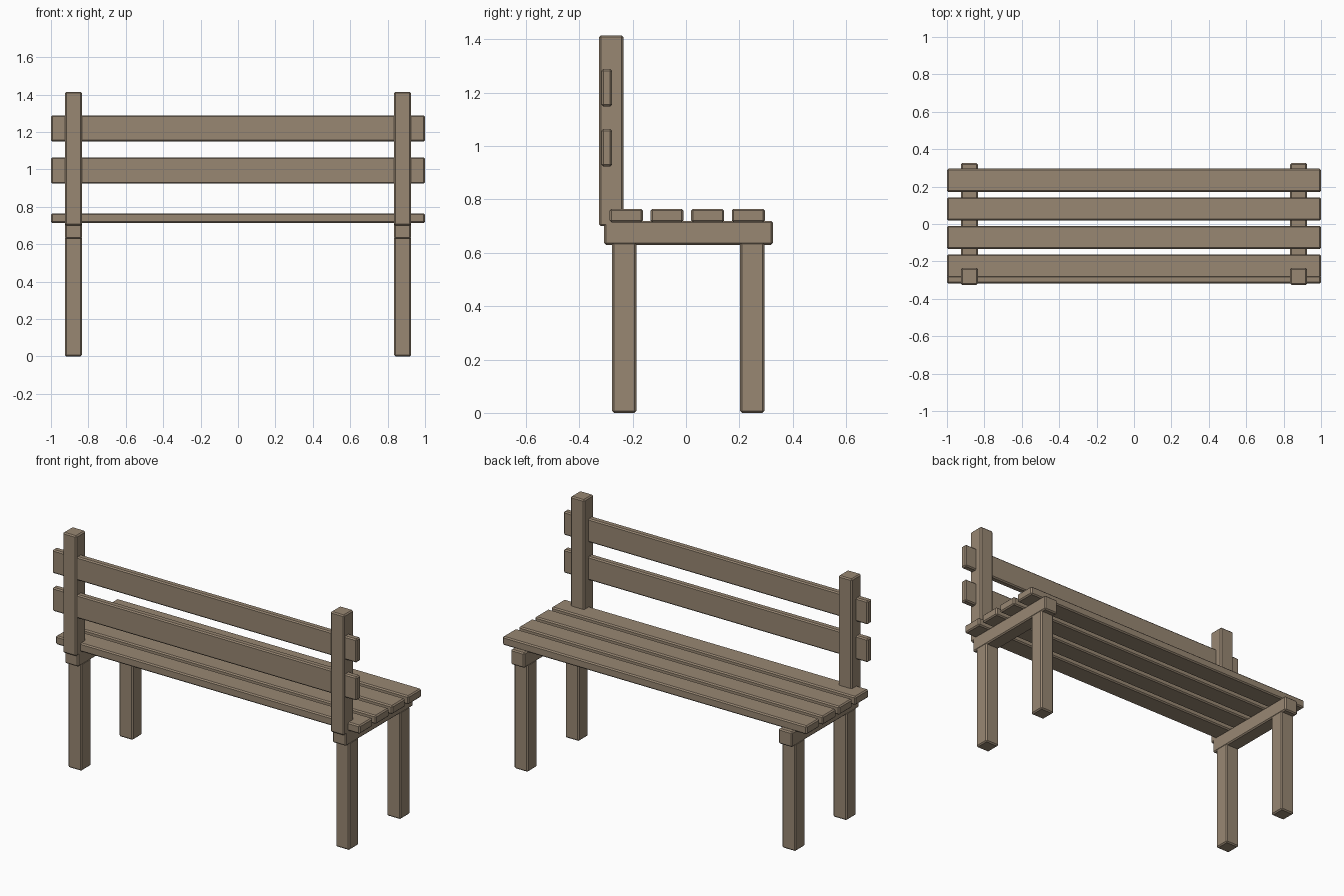
import bpy
import bmesh

if "Cube" in bpy.data.objects:
    bpy.data.objects.remove(bpy.data.objects["Cube"])

wood = bpy.data.materials.new("weathered wood")
wood.diffuse_color = (0.314, 0.242, 0.171, 1.0)
wood.use_nodes = True
wood.node_tree.nodes["Principled BSDF"].inputs["Base Color"].default_value = wood.diffuse_color


def beam(name, x, y, z, bevel=0.007):
    """Bevelled box spanning the (min, max) ranges x, y and z."""
    bm = bmesh.new()
    bmesh.ops.create_cube(bm, size=1.0)
    for v in bm.verts:
        v.co = [r[0] + (c + 0.5) * (r[1] - r[0]) for r, c in zip((x, y, z), v.co)]
    bmesh.ops.bevel(bm, geom=bm.edges[:], offset=bevel, segments=1,
                    affect='EDGES', profile=0.5)
    bmesh.ops.recalc_face_normals(bm, faces=bm.faces[:])
    mesh = bpy.data.meshes.new(name)
    bm.to_mesh(mesh)
    bm.free()
    mesh.materials.append(wood)
    obj = bpy.data.objects.new(name, mesh)
    bpy.context.collection.objects.link(obj)
    return obj


# Two end frames: legs, seat rail and backrest post
for side, cx in (("left", -0.88), ("right", 0.88)):
    x = (cx - 0.045, cx + 0.045)
    beam(f"{side}_rear_leg", x, (-0.277, -0.186), (0.0, 0.64))
    beam(f"{side}_front_leg", x, (0.203, 0.294), (0.0, 0.64))
    beam(f"{side}_seat_rail", x, (-0.307, 0.326), (0.63, 0.72))
    beam(f"{side}_back_post", x, (-0.326, -0.235), (0.70, 1.415))

# Four seat slats
for i in range(4):
    y0 = -0.286 + i * 0.1525
    beam(f"seat_slat_{i + 1}", (-1.0, 1.0), (y0, y0 + 0.124), (0.714, 0.765))

# Two backrest slats
for i, z0 in enumerate((0.924, 1.149)):
    beam(f"back_slat_{i + 1}", (-1.0, 1.0), (-0.317, -0.277), (z0, z0 + 0.14))
